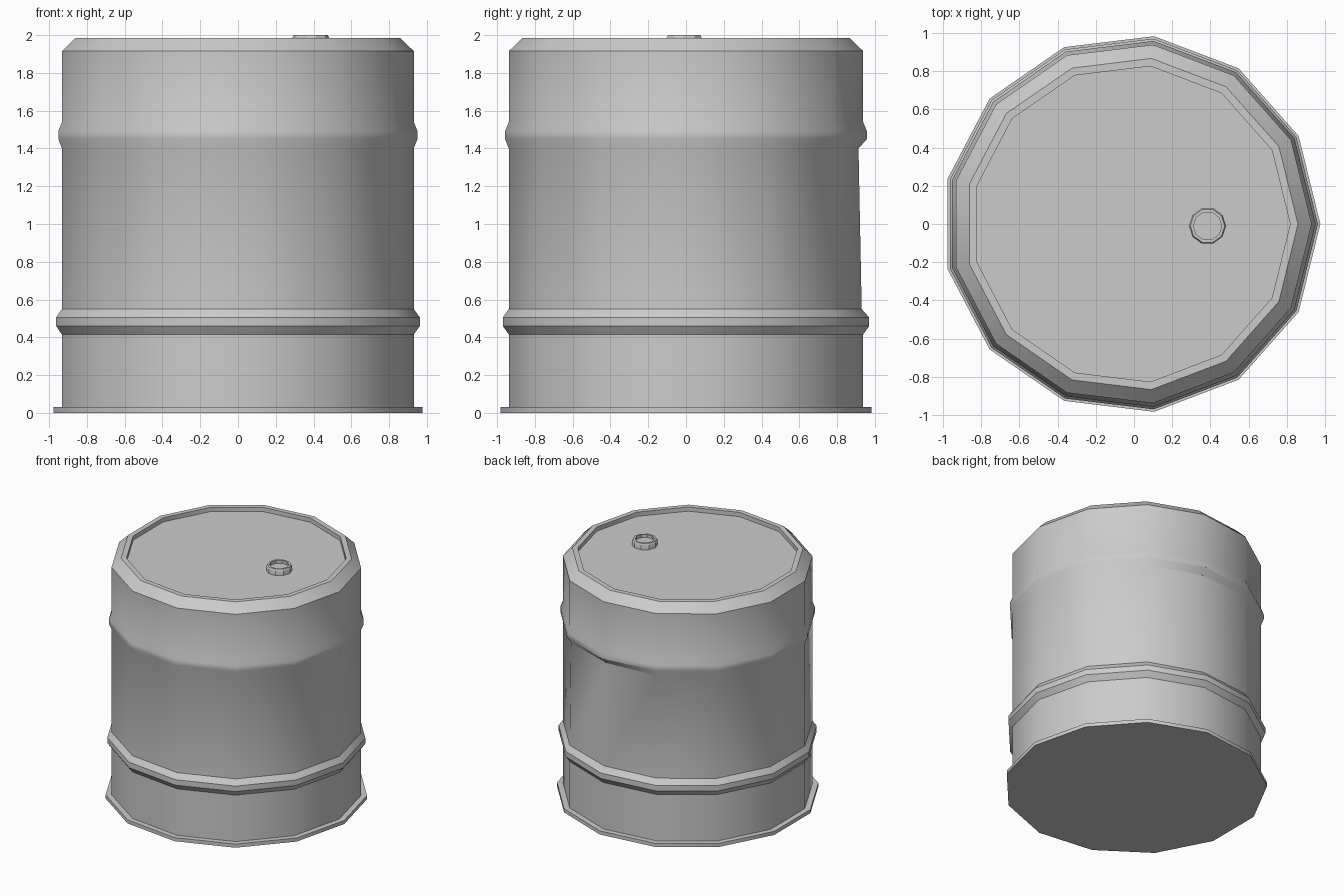
import bpy, bmesh
from math import sin, cos, pi, radians

if "Cube" in bpy.data.objects:
    bpy.data.objects.remove(bpy.data.objects["Cube"])


def lathe(name, profile, sides, cx=0.0, cy=0.0, dents=None):
    """Revolve (radius, z) points with capped ends; dents maps (ring, side) to a radius offset."""
    dents = dents or {}
    bm = bmesh.new()
    rings = []
    for k, (r, z) in enumerate(profile):
        ring = []
        for i in range(sides):
            a = 2 * pi * i / sides
            rr = r + dents.get((k, i), 0)
            ring.append(bm.verts.new((cx + rr * cos(a), cy + rr * sin(a), z)))
        rings.append(ring)
    for lo, hi in zip(rings, rings[1:]):
        for i in range(sides):
            j = (i + 1) % sides
            bm.faces.new((lo[i], lo[j], hi[j], hi[i]))
    bm.faces.new(rings[0][::-1])
    bm.faces.new(rings[-1])
    bm.normal_update()
    mesh = bpy.data.meshes.new(name)
    bm.to_mesh(mesh)
    bm.free()
    ob = bpy.data.objects.new(name, mesh)
    bpy.context.collection.objects.link(ob)
    bpy.ops.object.select_all(action='DESELECT')
    ob.select_set(True)
    bpy.context.view_layer.objects.active = ob
    bpy.ops.object.shade_smooth_by_angle(angle=radians(30))
    return ob


BODY = 0.945

# Drum shell: base flange, two raised hoops, bevelled top lip, sunken lid
drum_profile = [
    (0.99, 0.0), (0.99, 0.03), (BODY, 0.03),
    (BODY, 0.415), (0.977, 0.46), (0.977, 0.505), (BODY, 0.55),
    (BODY, 1.40), (0.965, 1.45), (0.965, 1.49), (BODY, 1.54),
    (BODY, 1.915), (0.873, 1.985), (0.832, 1.985), (0.832, 1.95),
]
# Slight dent under the upper hoop at the back
lathe("drum_body", drum_profile, 13, cx=-0.0145,
      dents={(7, 3): -0.025, (7, 2): -0.01, (6, 3): -0.008})

# Filler cap: short collar with a recessed centre
cap_profile = [(0.097, 1.945), (0.097, 1.988), (0.09, 2.0), (0.074, 2.0), (0.074, 1.975)]
lathe("filler_cap", cap_profile, 10, cx=0.385, cy=-0.01)
